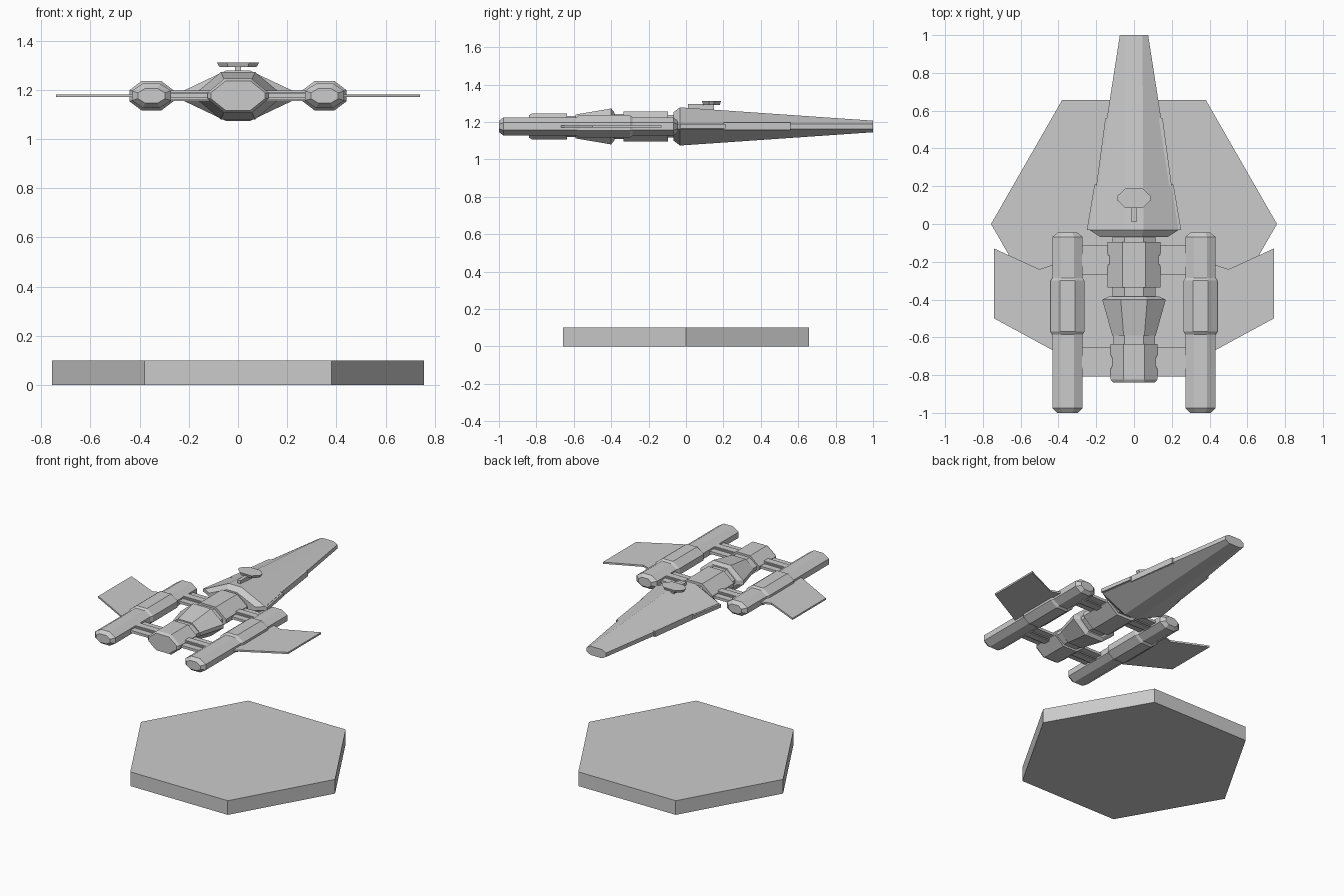
import bpy
import bmesh

cube = bpy.data.objects.get("Cube")
if cube:
    bpy.data.objects.remove(cube, do_unlink=True)

grey = bpy.data.materials.new("plain_grey")
grey.use_nodes = True
TONE = (0.6, 0.6, 0.6, 1)
grey.diffuse_color = TONE
grey.node_tree.nodes["Principled BSDF"].inputs["Base Color"].default_value = TONE

MID = 1.176  # height of the ship's centre plane


def finish(name, bm):
    bmesh.ops.recalc_face_normals(bm, faces=bm.faces)
    mesh = bpy.data.meshes.new(name)
    bm.to_mesh(mesh)
    bm.free()
    mesh.materials.append(grey)
    obj = bpy.data.objects.new(name, mesh)
    bpy.context.collection.objects.link(obj)
    return obj


def loft(name, sections, cx=0):
    """Eight-sided hull along y; section = (y, half width, half height, half roof, half side band)."""
    bm = bmesh.new()
    rings = []
    for y, w, h, roof, band in sections:
        pts = [(roof, h), (w, band), (w, -band), (roof, -h),
               (-roof, -h), (-w, -band), (-w, band), (-roof, h)]
        rings.append([bm.verts.new((cx + x, y, MID + z)) for x, z in pts])
    for a, b in zip(rings, rings[1:]):
        for i in range(8):
            j = (i + 1) % 8
            bm.faces.new((a[i], a[j], b[j], b[i]))
    bm.faces.new(rings[0])
    bm.faces.new(rings[-1])
    return finish(name, bm)


def slab(name, outline, z0, z1, grow=1.0):
    """Extruded plan outline; the top may be scaled about the outline's centre."""
    bm = bmesh.new()
    n = len(outline)
    cx = sum(p[0] for p in outline) / n
    cy = sum(p[1] for p in outline) / n
    low = [bm.verts.new((x, y, z0)) for x, y in outline]
    top = [bm.verts.new((cx + (x - cx) * grow, cy + (y - cy) * grow, z1)) for x, y in outline]
    bm.faces.new(low)
    bm.faces.new(top)
    for i in range(n):
        j = (i + 1) % n
        bm.faces.new((low[i], low[j], top[j], top[i]))
    return finish(name, bm)


def rect(x0, x1, y0, y1):
    return [(x0, y0), (x1, y0), (x1, y1), (x0, y1)]


# Display base
slab("hexagon_base", [(0.757, 0), (0.38, 0.657), (-0.38, 0.657),
                      (-0.757, 0), (-0.38, -0.657), (0.38, -0.657)], 0, 0.1)

# Long tapered hull
loft("tapered_hull", [(-0.068, 0.18, 0.075, 0.04, 0.012),
                      (-0.032, 0.235, 0.102, 0.05, 0.014),
                      (1.0, 0.075, 0.031, 0.045, 0.014)])

# Central body blocks
loft("body_connector", [(-0.1, 0.115, 0.06, 0.05, 0.012), (-0.06, 0.115, 0.06, 0.05, 0.012)])
loft("rear_body_block", [(-0.335, 0.14, 0.08, 0.06, 0.014), (-0.095, 0.14, 0.08, 0.06, 0.014)])
loft("body_neck", [(-0.4, 0.115, 0.066, 0.05, 0.012), (-0.33, 0.115, 0.066, 0.05, 0.012)])
loft("flared_collar", [(-0.59, 0.115, 0.064, 0.055, 0.012),
                       (-0.4, 0.168, 0.096, 0.07, 0.014),
                       (-0.383, 0.13, 0.075, 0.06, 0.012)])
loft("front_neck", [(-0.64, 0.11, 0.056, 0.05, 0.012), (-0.58, 0.11, 0.056, 0.05, 0.012)])
loft("front_body_block", [(-0.84, 0.11, 0.06, 0.05, 0.012),
                          (-0.822, 0.125, 0.07, 0.055, 0.012),
                          (-0.636, 0.125, 0.07, 0.055, 0.012)])

# Sensor dish on its arm
slab("dish_arm", rect(-0.012, 0.012, 0.01, 0.15), 1.26, 1.297)
slab("dish", [(0.075, 0.125), (0.075, 0.148), (0.04, 0.181), (-0.04, 0.181),
              (-0.075, 0.148), (-0.075, 0.125), (-0.04, 0.092), (0.04, 0.092)], 1.292, 1.312, 1.15)

for side, s in (("left", 1), ("right", -1)):
    # Stepped strips along the hull edges
    slab(side + "_rear_edge_strip", [(s * 0.15, -0.032), (s * 0.25, -0.032),
                                     (s * 0.209, 0.21), (s * 0.15, 0.21)], MID - 0.012, MID + 0.012)
    slab(side + "_mid_edge_strip", [(s * 0.12, 0.2), (s * 0.2, 0.2),
                                    (s * 0.152, 0.56), (s * 0.1, 0.56)], MID - 0.02, MID + 0.02)

    # Engine pod and its sleeve
    loft(side + "_pod", [(-1.0, 0.055, 0.03, 0.025, 0.012),
                         (-0.975, 0.08, 0.049, 0.035, 0.02),
                         (-0.068, 0.08, 0.049, 0.035, 0.02),
                         (-0.044, 0.05, 0.03, 0.025, 0.012)], s * 0.352)
    loft(side + "_pod_sleeve", [(-0.585, 0.08, 0.049, 0.035, 0.02),
                                (-0.57, 0.09, 0.06, 0.04, 0.022),
                                (-0.3, 0.09, 0.06, 0.04, 0.022),
                                (-0.285, 0.08, 0.049, 0.035, 0.02)], s * 0.352)

    # Swept wing
    slab(side + "_wing", [(s * 0.4, -0.205), (s * 0.5, -0.24), (s * 0.74, -0.13),
                          (s * 0.74, -0.5), (s * 0.4, -0.685)], MID - 0.006, MID + 0.006)

    # Ribbed struts joining pod to body
    for end, y in (("rear", -0.19), ("front", -0.73)):
        name = side + "_" + end + "_strut"
        slab(name + "_plate", rect(s * 0.08, s * 0.32, y - 0.078, y + 0.078), MID - 0.009, MID + 0.009)
        slab(name + "_bar", rect(s * 0.08, s * 0.32, y - 0.034, y + 0.034), MID - 0.016, MID + 0.016)
        slab(name + "_rib", rect(s * 0.08, s * 0.32, y - 0.024, y + 0.024), MID - 0.022, MID + 0.022)
